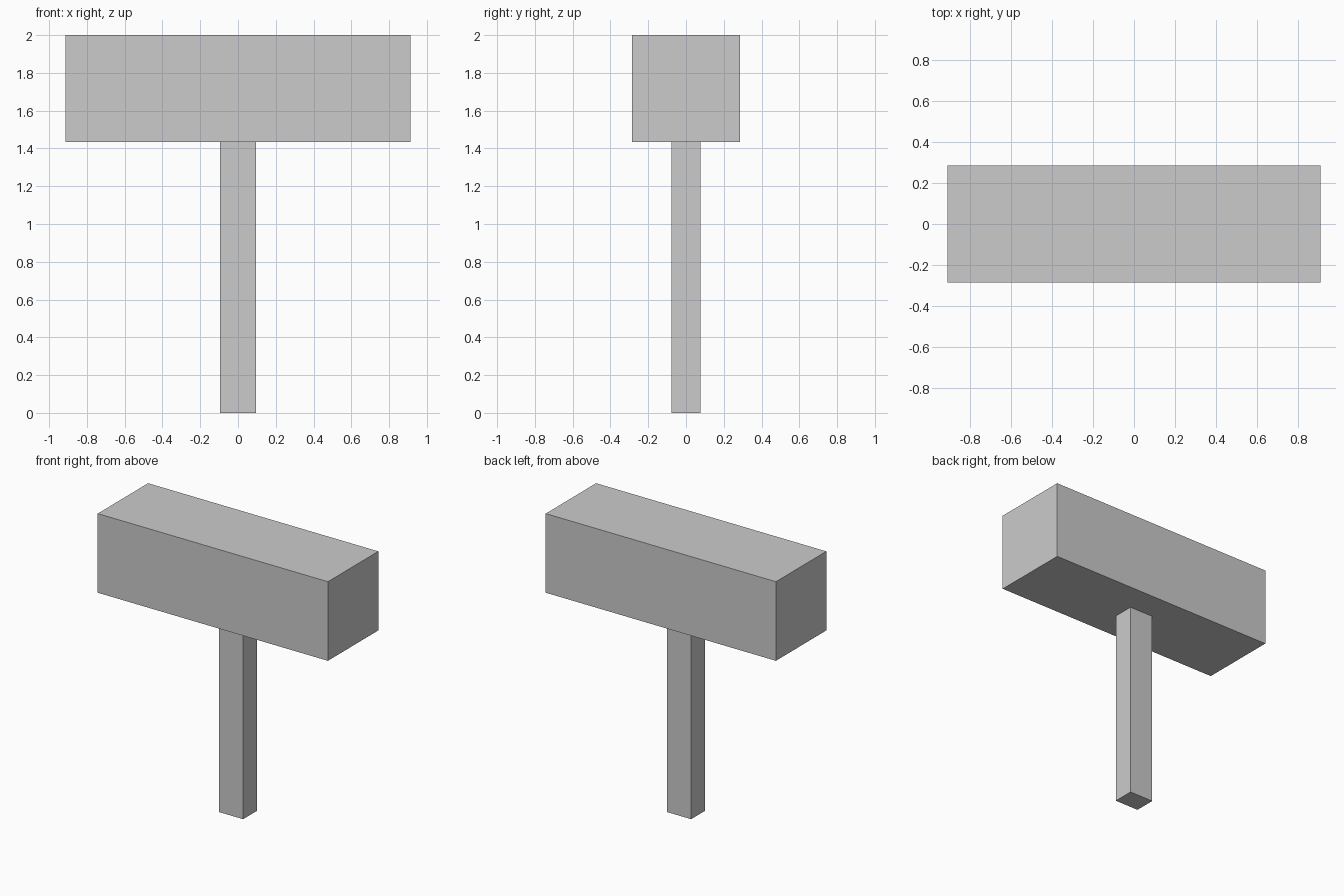
import bpy

if "Cube" in bpy.data.objects:
    bpy.data.objects.remove(bpy.data.objects["Cube"])


def box(name, width, depth, z0, z1):
    """Axis-aligned box centred on x = y = 0, spanning z0..z1."""
    bpy.ops.mesh.primitive_cube_add(size=1, location=(0, 0, (z0 + z1) / 2))
    obj = bpy.context.object
    obj.name = name
    obj.scale = (width, depth, z1 - z0)
    bpy.ops.object.transform_apply(location=False, rotation=False, scale=True)
    return obj


# Square-section mallet head
box("hammer_head", 1.825, 0.57, 1.433, 2.0)

# Straight rectangular handle, seated just inside the head
box("handle", 0.19, 0.154, 0.0, 1.44)
